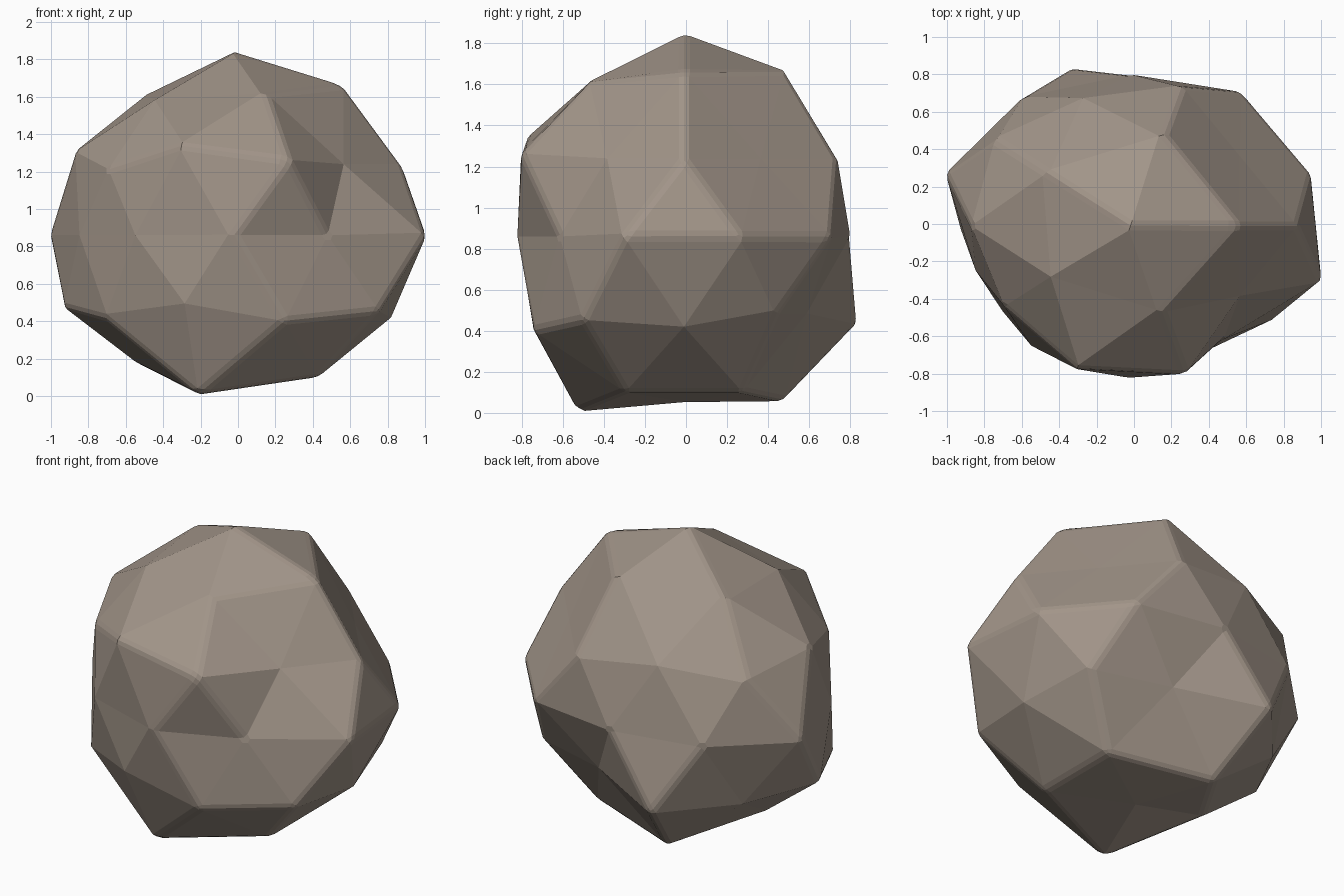
import bpy, bmesh
from math import atan2, degrees, radians

if "Cube" in bpy.data.objects:
    bpy.data.objects.remove(bpy.data.objects["Cube"])

# Radius of each rock corner: ring height -> (first angle, radii counter-clockwise)
RINGS = {
    1.0: (0, [1.16]),
    0.9: (0, [1.11, 1.12, 1.06, 1.0, 1.05]),
    0.5: (36, [0.85, 0.96, 1.0, 1.08, 0.85]),
    0.4: (0, [1.0, 1.0, 1.0, 0.93, 1.06]),
    0.0: (18, [1.02, 1.01, 0.92, 0.97, 1.04, 0.87, 0.90, 0.93, 0.85, 1.08]),
    -0.4: (36, [0.99, 1.13, 1.02, 0.96, 1.07]),
    -0.5: (0, [0.985, 0.84, 0.97, 1.0, 1.03]),
    -0.9: (36, [1.05, 1.11, 0.96, 1.18, 1.05]),
    -1.0: (0, [0.95]),
}
SCALE = (1.0, 0.88, 0.85)
CENTRE = (-0.02, -0.01, 0.86)

# Rock body: icosphere with every corner pushed in or out
bm = bmesh.new()
bmesh.ops.create_icosphere(bm, subdivisions=2, radius=1.0)
for v in bm.verts:
    start, radii = RINGS[round(v.co.z, 1)]
    n = len(radii)
    angle = degrees(atan2(v.co.y, v.co.x))
    r = radii[round((angle - start) * n / 360) % n]
    v.co = [c + r * s * d for c, s, d in zip(CENTRE, SCALE, v.co)]

mesh = bpy.data.meshes.new("rock")
bm.to_mesh(mesh)
bm.free()
rock = bpy.data.objects.new("rock", mesh)
bpy.context.collection.objects.link(rock)

# Worn sharp edges
bevel = rock.modifiers.new("worn_edges", 'BEVEL')
bevel.width = 0.03
bevel.segments = 2
bevel.limit_method = 'ANGLE'
bevel.angle_limit = radians(30)

# Brown stone
stone = bpy.data.materials.new("stone")
stone.diffuse_color = (0.36, 0.30, 0.25, 1)
stone.use_nodes = True
stone.node_tree.nodes["Principled BSDF"].inputs["Base Color"].default_value = stone.diffuse_color
mesh.materials.append(stone)
